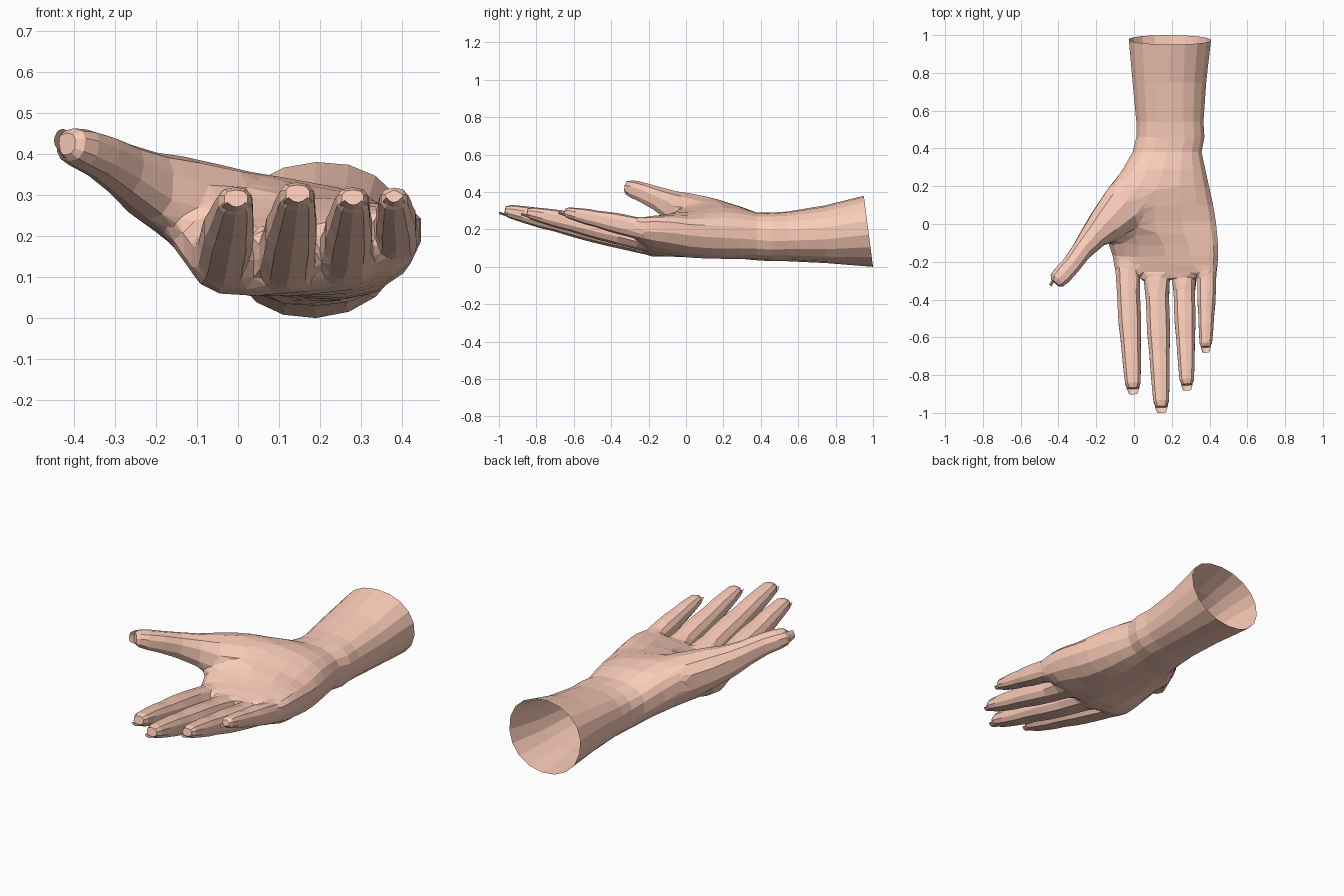
import bpy, bmesh, math
from mathutils import Vector

if "Cube" in bpy.data.objects:
    bpy.data.objects.remove(bpy.data.objects["Cube"])

skin = bpy.data.materials.new("skin")
skin.diffuse_color = (0.96, 0.60, 0.48, 1)
skin.use_nodes = True
skin.node_tree.nodes["Principled BSDF"].inputs["Base Color"].default_value = skin.diffuse_color


def make_object(name, bm):
    mesh = bpy.data.meshes.new(name)
    bm.to_mesh(mesh)
    bm.free()
    mesh.materials.append(skin)
    ob = bpy.data.objects.new(name, mesh)
    bpy.context.collection.objects.link(ob)
    return ob


def loft(name, rings):
    """Skin a closed tube over a list of rings of points."""
    bm = bmesh.new()
    loops = [[bm.verts.new(p) for p in ring] for ring in rings]
    n = len(loops[0])
    for a, b in zip(loops, loops[1:]):
        for i in range(n):
            j = (i + 1) % n
            bm.faces.new((a[i], a[j], b[j], b[i]))
    bm.faces.new(loops[0])
    bm.faces.new(loops[-1])
    bmesh.ops.recalc_face_normals(bm, faces=bm.faces)
    return make_object(name, bm)


def power(v, e):
    return math.copysign(abs(v) ** e, v)


def section(y, xl, xr, zl, zr, zb, zt, e, sides=18):
    """Tilted rounded cross-section of arm or palm."""
    pts = []
    mid = (zl + zr) / 2
    for i in range(sides):
        a = 2 * math.pi * (i + 0.5) / sides
        c, s = power(math.cos(a), e), power(math.sin(a), e)
        x = (xl + xr) / 2 + (xr - xl) / 2 * c
        z = mid + (zr - zl) / 2 * c + s * ((zt - mid) if s > 0 else (mid - zb))
        pts.append((x, y - (0.13 * z if y > 0.9 else 0), z))
    return pts


def digit(name, path, sides=10):
    """Tube along (centre, half width, half height) stations."""
    rings = []
    for k, (p, w, h) in enumerate(path):
        d = (path[min(k + 1, len(path) - 1)][0] - path[max(k - 1, 0)][0]).normalized()
        side = d.cross(Vector((0, 0, 1))).normalized()
        up = side.cross(d)
        ring = []
        for i in range(sides):
            a = 2 * math.pi * (i + 0.5) / sides
            ring.append(p + side * w * power(math.cos(a), 0.8) + up * h * power(math.sin(a), 0.8))
        rings.append(ring)
    return loft(name, rings)


def nail(name, tip, d, dorsal, width, length):
    """Thin curved nail plate lying on the back of a digit."""
    bm = bmesh.new()
    d = d.normalized()
    side = d.cross(dorsal).normalized()
    back = side.cross(d).normalized()
    rows = []
    for i, taper in enumerate((0.9, 1.0, 0.95, 0.65)):
        row = []
        for j in range(5):
            u = j / 2 - 1
            row.append(bm.verts.new(tip + d * (length * i / 3) + side * (u * taper * width / 2)
                                    - back * (0.012 * u * u + 0.003 * i)))
        rows.append(row)
    for a, b in zip(rows, rows[1:]):
        for j in range(4):
            bm.faces.new((a[j], a[j + 1], b[j + 1], b[j]))
    return make_object(name, bm)


# Forearm, wrist and palm: y, left, right, left z, right z, bottom, top, roundness
stations = [
    (1.00, -0.03, 0.41, 0.19, 0.21, 0.00, 0.38, 0.95),
    (0.75, -0.01, 0.385, 0.18, 0.18, 0.02, 0.33, 0.9),
    (0.54, 0.01, 0.37, 0.16, 0.17, 0.03, 0.295, 0.85),
    (0.46, 0.01, 0.375, 0.16, 0.17, 0.03, 0.29, 0.8),
    (0.38, -0.01, 0.36, 0.18, 0.18, 0.035, 0.29, 0.8),
    (0.29, -0.065, 0.385, 0.23, 0.19, 0.04, 0.325, 0.8),
    (0.20, -0.13, 0.405, 0.28, 0.20, 0.045, 0.345, 0.8),
    (0.10, -0.185, 0.43, 0.31, 0.21, 0.05, 0.335, 0.8),
    (0.01, -0.20, 0.445, 0.30, 0.22, 0.05, 0.31, 0.8),
    (-0.06, -0.165, 0.45, 0.24, 0.23, 0.05, 0.295, 0.75),
    (-0.11, -0.135, 0.453, 0.19, 0.23, 0.052, 0.275, 0.68),
    (-0.17, -0.118, 0.453, 0.16, 0.23, 0.057, 0.26, 0.62),
    (-0.215, -0.112, 0.45, 0.16, 0.23, 0.075, 0.25, 0.6),
    (-0.25, -0.10, 0.44, 0.16, 0.23, 0.11, 0.24, 0.6),
    (-0.275, -0.085, 0.425, 0.165, 0.23, 0.15, 0.225, 0.6),
]
hand = loft("hand", [section(*s) for s in stations])

# Fingers: base, tip, half width at base
fingers = {
    "index": ((-0.04, -0.15, 0.138), (-0.005, -0.87, 0.290), 0.070),
    "middle": ((0.115, -0.15, 0.128), (0.145, -0.968, 0.302), 0.071),
    "ring": ((0.26, -0.15, 0.140), (0.28, -0.85, 0.292), 0.065),
    "little": ((0.388, -0.15, 0.185), (0.38, -0.65, 0.294), 0.056),
}
# fraction along finger, width factor, half height factor
profile = [(0, 0.85, 1.0), (0.13, 0.98, 1.15), (0.30, 0.9, 1.02), (0.42, 0.9, 0.98), (0.52, 0.89, 0.92),
           (0.66, 0.78, 0.78), (0.76, 0.74, 0.75), (0.88, 0.67, 0.62), (0.965, 0.6, 0.5), (1, 0.42, 0.32)]
parts = []
for name, (base, tip, w) in fingers.items():
    base, tip = Vector(base), Vector(tip)
    d = tip - base
    parts.append(digit(name + "_finger", [(base.lerp(tip, t), w * a, w * b) for t, a, b in profile]))
    nail(name + "_nail", tip - d.normalized() * 0.055 - Vector((0, 0, w * 0.5)), d,
         Vector((0, 0.2, -1)), w * 1.0, 0.09)

# Thumb with its fleshy mound
thumb = [
    ((0.06, 0.27, 0.20), 0.05, 0.06), ((0.0, 0.17, 0.245), 0.12, 0.11),
    ((-0.085, 0.07, 0.275), 0.13, 0.12), ((-0.155, -0.005, 0.30), 0.105, 0.105),
    ((-0.215, -0.065, 0.325), 0.073, 0.085), ((-0.275, -0.14, 0.36), 0.056, 0.066),
    ((-0.33, -0.215, 0.392), 0.052, 0.055), ((-0.378, -0.268, 0.412), 0.053, 0.049),
    ((-0.406, -0.297, 0.422), 0.047, 0.041), ((-0.418, -0.31, 0.424), 0.03, 0.027),
]
parts.append(digit("thumb", [(Vector(p), w, h) for p, w, h in thumb]))
nail("thumb_nail", Vector((-0.412, -0.245, 0.412)), Vector((-0.5, -0.8, 0.2)),
     Vector((-0.8, 0.5, -0.15)), 0.075, 0.085)

# Merge the digits into the palm
for part in parts:
    mod = hand.modifiers.new(part.name, 'BOOLEAN')
    mod.operation = 'UNION'
    mod.solver = 'EXACT'
    mod.object = part
deps = bpy.context.evaluated_depsgraph_get()
bm = bmesh.new()
bm.from_mesh(bpy.data.meshes.new_from_object(hand.evaluated_get(deps)))
hand.modifiers.clear()
for part in parts:
    bpy.data.objects.remove(part)

# Open the cut end of the forearm
bmesh.ops.delete(bm, geom=[f for f in bm.faces if all(v.co.y > 0.92 for v in f.verts)],
                 context='FACES_ONLY')

# Soften the seams where thumb mound and knuckles meet the palm
bmesh.ops.remove_doubles(bm, verts=bm.verts, dist=0.012)
bmesh.ops.triangulate(bm, faces=[f for f in bm.faces if len(f.verts) > 4])
seams = [v for v in bm.verts if -0.29 < v.co.y < 0.32 and v.co.x > -0.24]
for _ in range(2):
    bmesh.ops.smooth_vert(bm, verts=seams, factor=0.4,
                          use_axis_x=True, use_axis_y=True, use_axis_z=True)
bmesh.ops.recalc_face_normals(bm, faces=bm.faces)
bm.to_mesh(hand.data)
bm.free()
